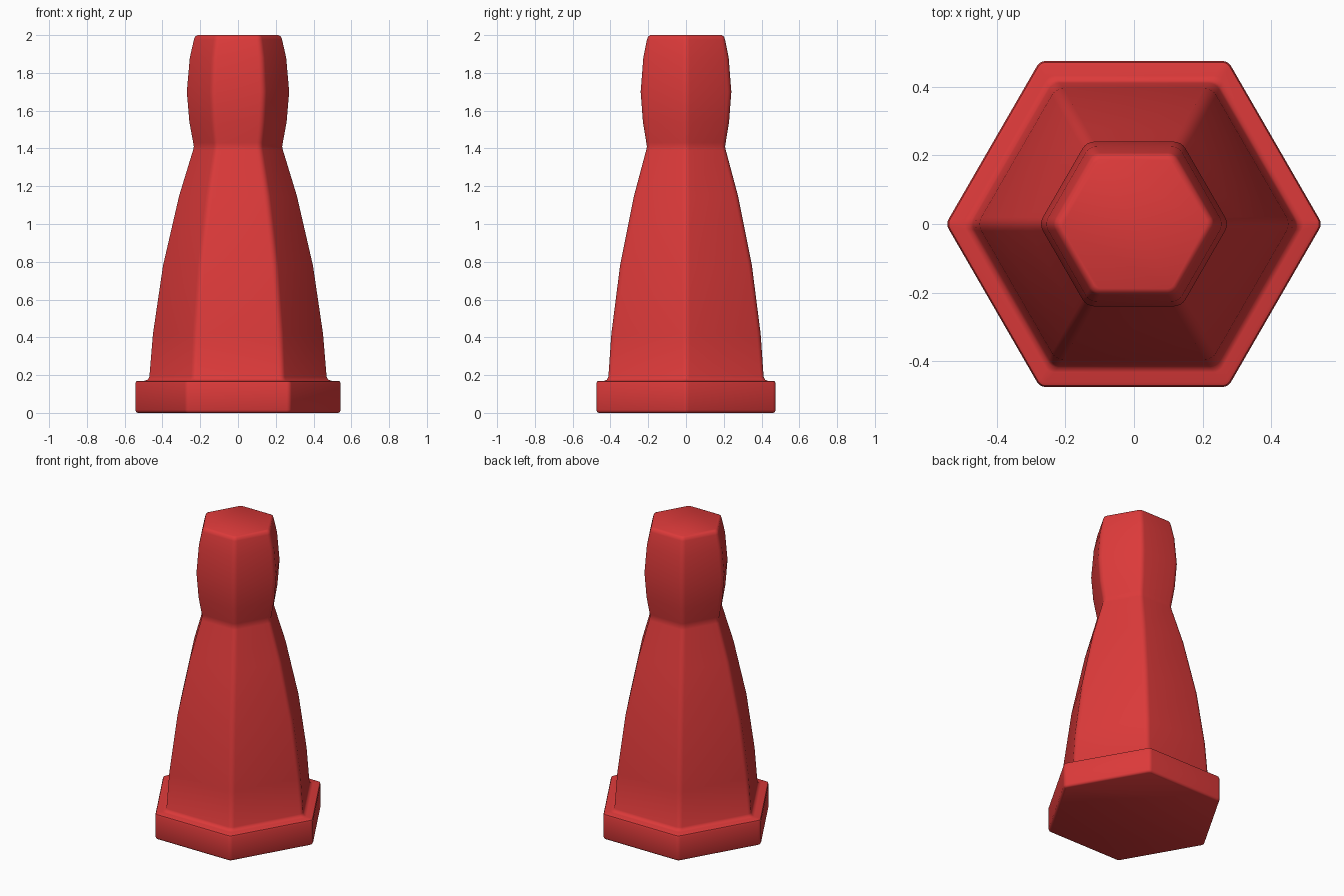
import bpy, bmesh, math

if "Cube" in bpy.data.objects:
    bpy.data.objects.remove(bpy.data.objects["Cube"])

red = bpy.data.materials.new("red")
red.diffuse_color = (0.72, 0.042, 0.042, 1)
red.use_nodes = True
red.node_tree.nodes["Principled BSDF"].inputs["Base Color"].default_value = red.diffuse_color


def hex_ring(bm, apothem, radius, z, seg=4):
    """Hexagon loop with rounded corners, corners pointing along x."""
    c = (apothem - radius) / math.cos(math.pi / 6)
    loop = []
    for k in range(6):
        a = k * math.pi / 3
        for i in range(seg + 1):
            t = a + math.pi / 3 * (i / seg - 0.5)
            loop.append(bm.verts.new((c * math.cos(a) + radius * math.cos(t),
                                      c * math.sin(a) + radius * math.sin(t), z)))
    return loop


# profile: apothem, corner radius, height
profile = [
    # base plate
    (0.462, 0.020, 0.0), (0.471, 0.027, 0.005), (0.475, 0.030, 0.015),
    (0.475, 0.030, 0.155), (0.471, 0.027, 0.166), (0.462, 0.020, 0.170),
    # fillet into the tapering body
    (0.432, 0.030, 0.170), (0.418, 0.033, 0.176), (0.411, 0.035, 0.190),
    (0.395, 0.040, 0.42), (0.349, 0.040, 0.78), (0.275, 0.040, 1.15),
    # neck
    (0.211, 0.036, 1.39), (0.207, 0.035, 1.41), (0.210, 0.035, 1.43),
    # handle
    (0.228, 0.038, 1.54), (0.240, 0.040, 1.70), (0.226, 0.038, 1.88),
    (0.207, 0.035, 1.975), (0.201, 0.030, 1.993), (0.188, 0.022, 2.0),
]

bm = bmesh.new()
rings = [hex_ring(bm, *p) for p in profile]
n = len(rings[0])
for lo, hi in zip(rings, rings[1:]):
    for i in range(n):
        j = (i + 1) % n
        bm.faces.new((lo[i], lo[j], hi[j], hi[i]))
bm.faces.new(rings[0][::-1])
bm.faces.new(rings[-1])

mesh = bpy.data.meshes.new("hexagonal_post")
bm.to_mesh(mesh)
bm.free()
mesh.materials.append(red)
post = bpy.data.objects.new("hexagonal_post", mesh)
bpy.context.collection.objects.link(post)
bpy.context.view_layer.objects.active = post
post.select_set(True)
bpy.ops.object.shade_smooth_by_angle(angle=math.radians(45))
